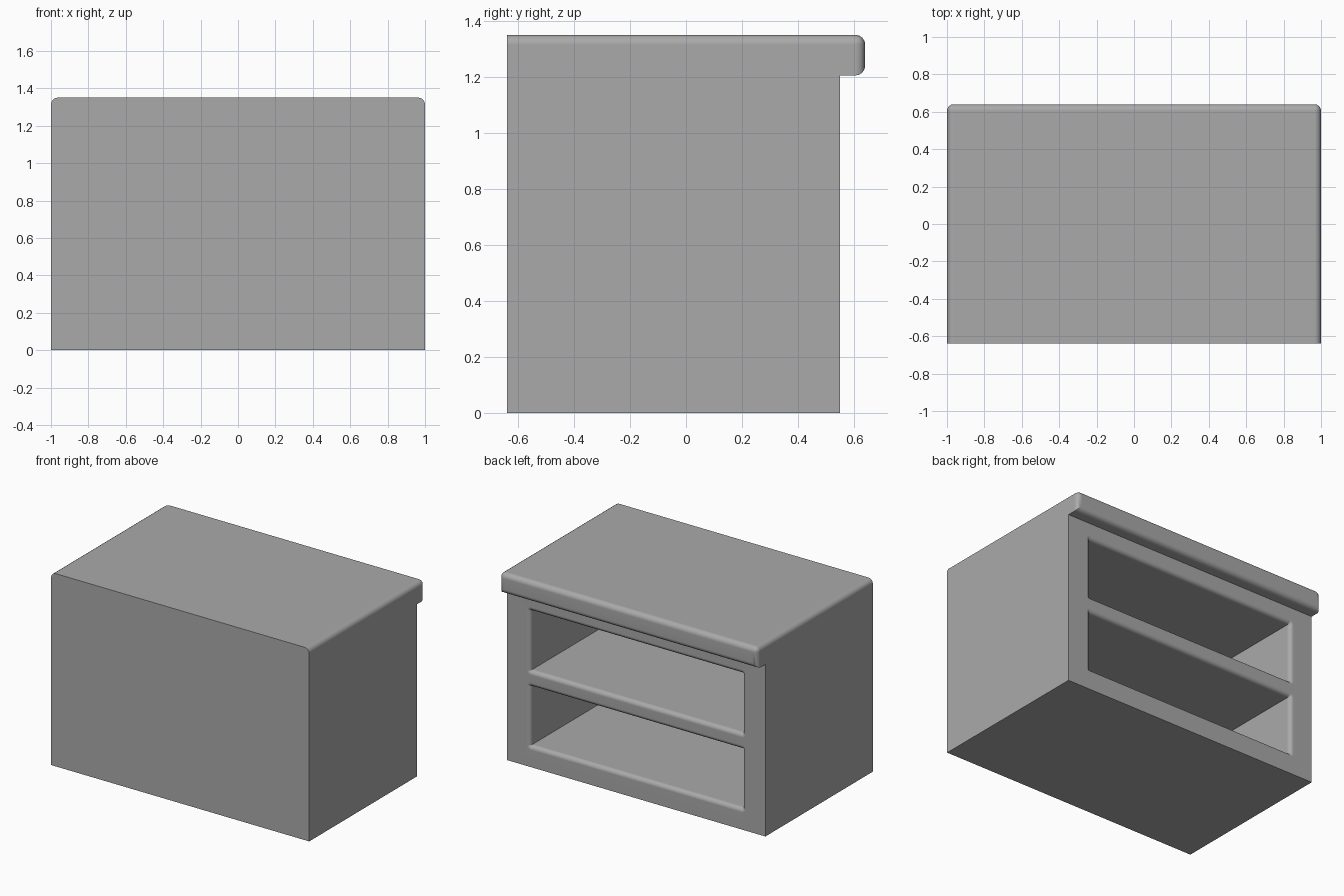
import bpy, bmesh, math
from mathutils import Vector

cube = bpy.data.objects.get("Cube")
if cube:
    bpy.data.objects.remove(cube, do_unlink=True)

FRONT, BACK, LIP = -0.64, 0.55, 0.64
UNDER, TOP = 1.205, 1.35
ROUND, RIM = 0.035, 0.03

grey = bpy.data.materials.new("plain grey")
grey.use_nodes = True
grey.diffuse_color = (0.4, 0.4, 0.4, 1)
grey.node_tree.nodes["Principled BSDF"].inputs["Base Color"].default_value = (0.4, 0.4, 0.4, 1)


def add_object(name, bm):
    bmesh.ops.recalc_face_normals(bm, faces=bm.faces)
    mesh = bpy.data.meshes.new(name)
    bm.to_mesh(mesh)
    bm.free()
    mesh.materials.append(grey)
    obj = bpy.data.objects.new(name, mesh)
    bpy.context.collection.objects.link(obj)
    return obj


def counter_body():
    """Side profile with an overhanging top, extruded across the width."""
    bm = bmesh.new()
    profile = [(FRONT, 0), (BACK, 0), (BACK, UNDER), (LIP, UNDER), (LIP, TOP), (FRONT, TOP)]
    face = bm.faces.new([bm.verts.new((-1, y, z)) for y, z in profile])
    side = bmesh.ops.extrude_face_region(bm, geom=[face])
    bmesh.ops.translate(bm, vec=(2, 0, 0),
                        verts=[v for v in side["geom"] if isinstance(v, bmesh.types.BMVert)])
    bmesh.ops.recalc_face_normals(bm, faces=bm.faces)

    # round the lip all round and the two top side edges
    def is_rounded(edge):
        a, b = (v.co for v in edge.verts)
        on_lip = min(a.y, b.y) > LIP - 0.001
        top_side = min(a.z, b.z) > TOP - 0.001 and abs(a.x - b.x) < 0.001
        return on_lip or top_side

    bmesh.ops.bevel(bm, geom=[e for e in bm.edges if is_rounded(e)], offset=ROUND,
                    segments=4, profile=0.5, affect='EDGES', clamp_overlap=True)
    return add_object("counter", bm)


def outline(half, low, high, radius, y):
    """Rectangle grown by a radius, with round corners."""
    points = []
    corners = [(half, high), (-half, high), (-half, low), (half, low)]
    for i, (x, z) in enumerate(corners):
        for k in range(6):
            a = math.radians(90 * i + 18 * k)
            points.append(Vector((x + radius * math.cos(a), y, z + radius * math.sin(a))))
    return points


def shelf_cutter(name, low, high):
    """Box that flares at its mouth to leave a rounded rim."""
    bm = bmesh.new()
    half, depth = 0.82, -0.5
    steps = [(RIM, BACK + 0.05)]
    for k in range(5):
        t = math.radians(22.5 * k)
        steps.append((max(RIM * (1 - math.sin(t)), 0.001), BACK - RIM * (1 - math.cos(t))))
    steps.append((0.001, depth))
    rings = [[bm.verts.new(p) for p in outline(half, low + RIM, high - RIM, r, y)]
             for r, y in steps]
    for a, b in zip(rings, rings[1:]):
        for i in range(len(a)):
            j = (i + 1) % len(a)
            bm.faces.new((a[i], a[j], b[j], b[i]))
    bm.faces.new(rings[0])
    bm.faces.new(rings[-1])
    obj = add_object(name, bm)
    obj.hide_render = True
    return obj


counter = counter_body()

# two open shelf bays in the back
cutters = [shelf_cutter("lower_bay", 0.12, 0.59), shelf_cutter("upper_bay", 0.645, 1.12)]
for cutter in cutters:
    mod = counter.modifiers.new(cutter.name, 'BOOLEAN')
    mod.operation = 'DIFFERENCE'
    mod.solver = 'EXACT'
    mod.object = cutter

bpy.ops.object.select_all(action='DESELECT')
counter.select_set(True)
bpy.context.view_layer.objects.active = counter
for cutter in cutters:
    bpy.ops.object.modifier_apply(modifier=cutter.name)
    bpy.data.objects.remove(cutter, do_unlink=True)

# smooth rounds, flat panels
bpy.ops.object.shade_smooth_by_angle(angle=math.radians(35))
weighted = counter.modifiers.new("flat_panels", 'WEIGHTED_NORMAL')
weighted.keep_sharp = True
